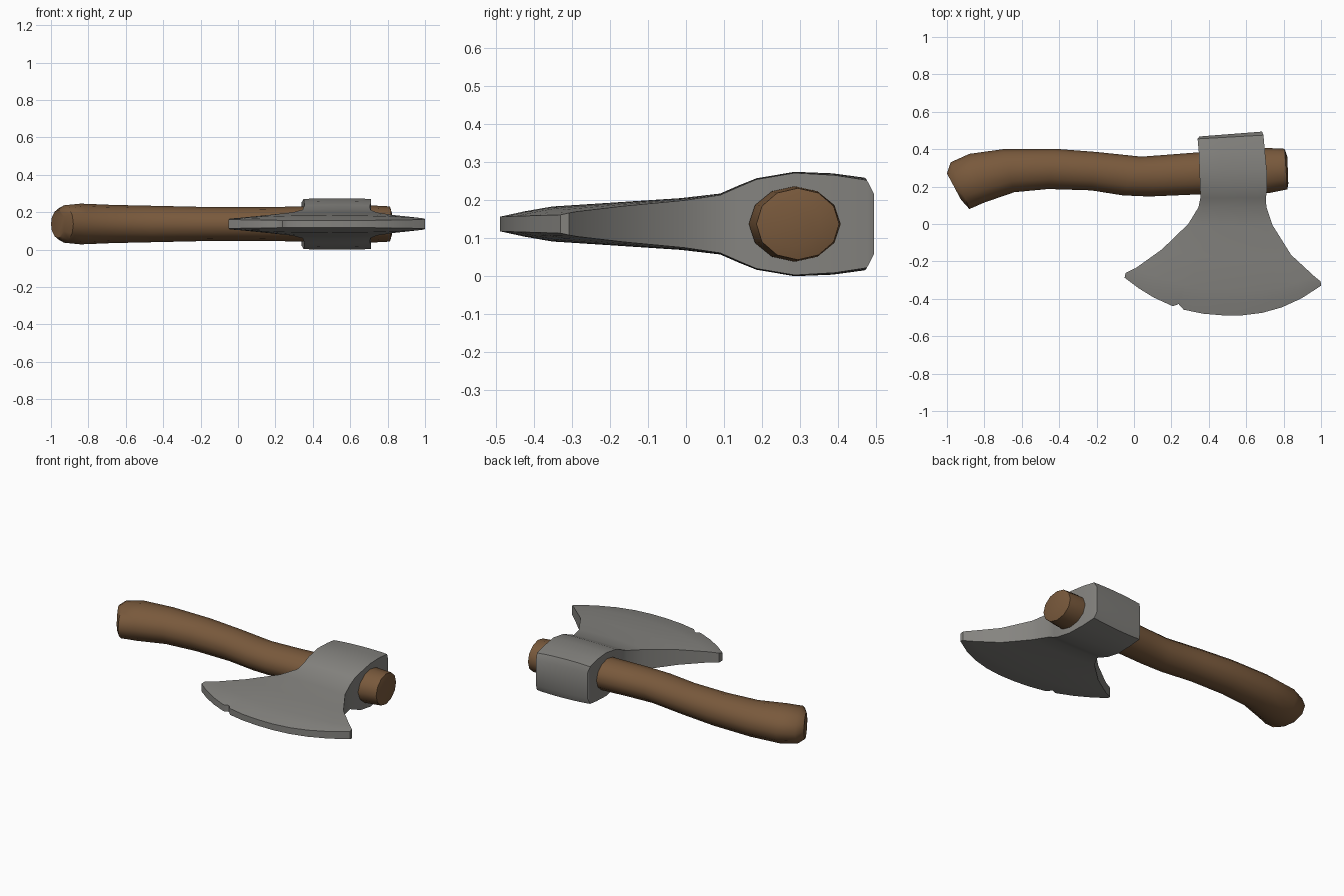
import bpy, bmesh, math

if "Cube" in bpy.data.objects:
    bpy.data.objects.remove(bpy.data.objects["Cube"])

ZC = 0.14  # mid height of the whole axe


def material(name, rgb):
    m = bpy.data.materials.new(name)
    m.diffuse_color = (*rgb, 1)
    m.use_nodes = True
    m.node_tree.nodes["Principled BSDF"].inputs["Base Color"].default_value = m.diffuse_color
    return m


def loft(name, rings, mat, angle):
    """Skin closed rings of equal length and cap both ends."""
    bm = bmesh.new()
    rows = [[bm.verts.new(p) for p in r] for r in rings]
    n = len(rows[0])
    for a, b in zip(rows, rows[1:]):
        for i in range(n):
            j = (i + 1) % n
            bm.faces.new((a[i], a[j], b[j], b[i]))
    return bm, rows


def finish(name, bm, mat, angle):
    bmesh.ops.recalc_face_normals(bm, faces=bm.faces)
    me = bpy.data.meshes.new(name)
    bm.to_mesh(me)
    bm.free()
    ob = bpy.data.objects.new(name, me)
    bpy.context.collection.objects.link(ob)
    me.materials.append(mat)
    bpy.ops.object.select_all(action='DESELECT')
    ob.select_set(True)
    bpy.context.view_layer.objects.active = ob
    bpy.ops.object.shade_smooth_by_angle(angle=math.radians(angle))
    return ob


wood = material("brown_wood", (0.19, 0.10, 0.045))
steel = material("grey_steel", (0.235, 0.23, 0.215))

# Handle: oval rings, each given by back edge, front edge and half height
stations = [
    ((-1.00, 0.27), (-0.925, 0.13), 0.075),
    ((-0.98, 0.33), (-0.88, 0.08), 0.100),
    ((-0.88, 0.375), (-0.80, 0.115), 0.109),
    ((-0.70, 0.400), (-0.64, 0.17), 0.102),
    ((-0.42, 0.402), (-0.46, 0.187), 0.097),
    ((-0.20, 0.385), (-0.23, 0.180), 0.092),
    ((0.04, 0.360), (-0.06, 0.153), 0.090),
    ((0.20, 0.372), (0.08, 0.147), 0.091),
    ((0.50, 0.395), (0.50, 0.165), 0.095),
    ((0.72, 0.406), (0.72, 0.165), 0.099),
    ((0.805, 0.402), (0.82, 0.185), 0.094),
    ((0.82, 0.36), (0.825, 0.215), 0.060),
]
rings = []
for (ax, ay), (bx, by), h in stations:
    ring = []
    for k in range(12):
        t = 2 * math.pi * k / 12
        c = (1 + math.cos(t)) / 2
        ring.append((bx + (ax - bx) * c, by + (ay - by) * c, ZC + h * math.sin(t)))
    rings.append(ring)
bm, rows = loft("handle", rings, wood, 45)
bm.faces.new(rows[0])
bm.faces.new(rows[-1])
finish("handle", bm, wood, 45)

# Axe head: cross rows from poll to cutting edge
# left x, left y, right x, right y, bow of the middle, half height mid, half height side
head_rows = [
    (0.350, 0.468, 0.685, 0.494, 0.000, 0.080, 0.078),
    (0.340, 0.455, 0.692, 0.475, 0.000, 0.122, 0.115),
    (0.347, 0.380, 0.700, 0.390, 0.000, 0.133, 0.128),
    (0.350, 0.285, 0.710, 0.285, 0.000, 0.137, 0.134),
    (0.354, 0.185, 0.712, 0.185, 0.000, 0.120, 0.117),
    (0.355, 0.140, 0.705, 0.140, 0.000, 0.102, 0.098),
    (0.345, 0.090, 0.708, 0.090, 0.000, 0.080, 0.076),
    (0.290, 0.000, 0.740, -0.005, -0.01, 0.068, 0.062),
    (0.150, -0.135, 0.840, -0.165, -0.03, 0.057, 0.047),
    (0.010, -0.235, 0.970, -0.285, -0.09, 0.046, 0.033),
    (-0.045, -0.262, 0.998, -0.307, -0.14, 0.033, 0.029),
    (-0.050, -0.287, 1.000, -0.330, -0.18, 0.019, 0.024),
]
cols = [0, 0.07, 0.15, 0.245, 0.275, 0.30, 0.4, 0.5, 0.6, 0.7, 0.8, 0.9, 1]
rings = []
for r, (lx, ly, rx, ry, bow, hm, hs) in enumerate(head_rows):
    top = []
    for t in cols:
        w = 1 - abs(2 * t - 1) ** 2.3
        y = ly + (ry - ly) * t + bow * w
        if t == 0.275 and r == len(head_rows) - 1:
            y += 0.022  # small nick in the cutting edge
        top.append((lx + (rx - lx) * t, y, hs + (hm - hs) * w))
    rings.append([(x, y, ZC + h) for x, y, h in top] +
                 [(x, y, ZC - h) for x, y, h in reversed(top)])
bm, rows = loft("axe_head", rings, steel, 40)
n = len(cols)
for row in (rows[0], rows[-1]):  # close poll and edge with strips
    for i in range(n - 1):
        bm.faces.new((row[i], row[i + 1], row[2 * n - 2 - i], row[2 * n - 1 - i]))
finish("axe_head", bm, steel, 45)

# Rest the axe on z = 0
lift = -min(v.co.z for o in bpy.data.objects for v in o.data.vertices)
for o in bpy.data.objects:
    o.location.z = lift
